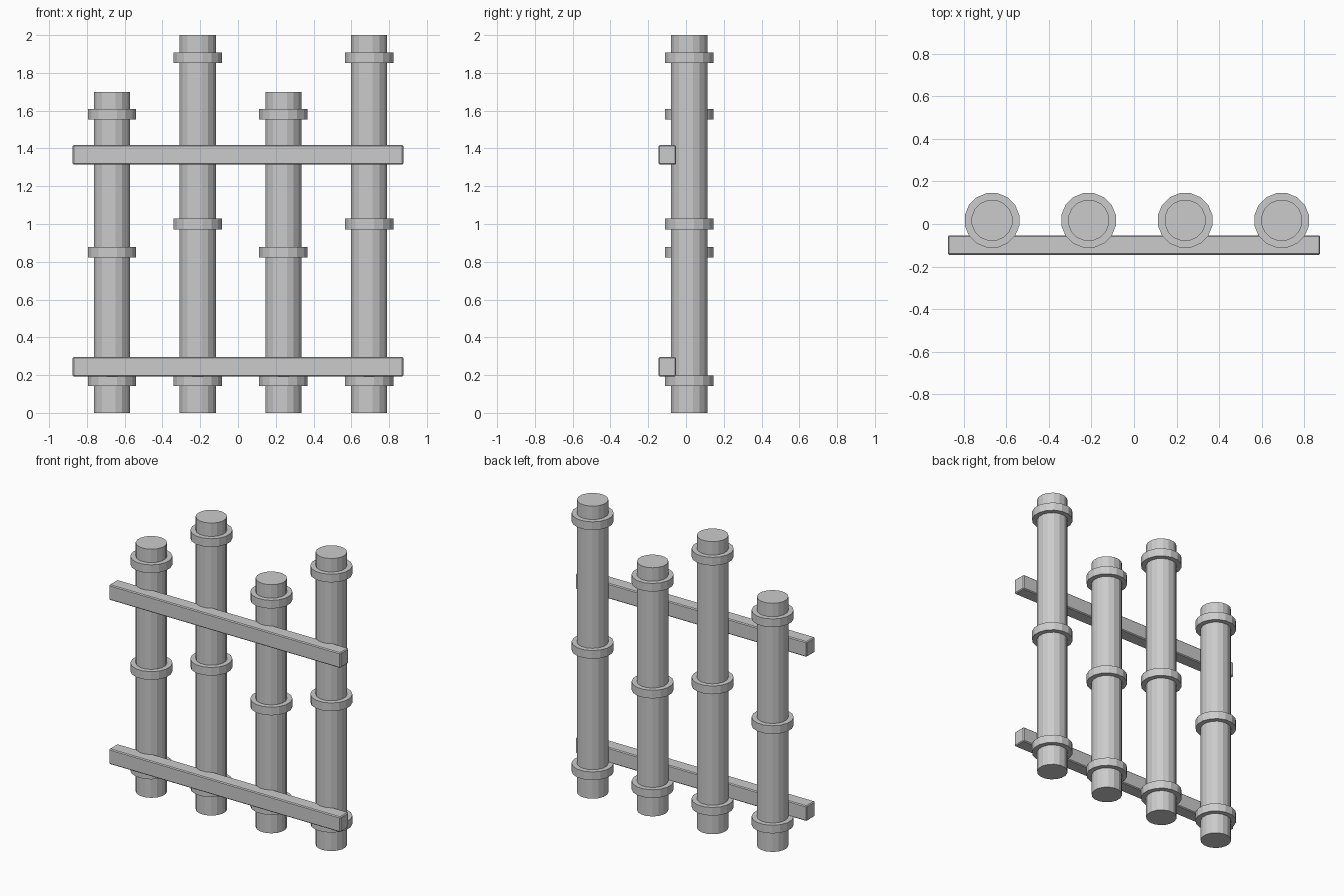
import bpy, math

if "Cube" in bpy.data.objects:
    bpy.data.objects.remove(bpy.data.objects["Cube"])

SIDES = 16
POLE_Y = 0.017


def cylinder(name, x, z0, z1, radius):
    bpy.ops.mesh.primitive_cylinder_add(
        vertices=SIDES, radius=radius, depth=z1 - z0,
        location=(x, POLE_Y, (z0 + z1) / 2),
        rotation=(0, 0, math.pi / SIDES))
    bpy.context.object.name = name


def rail(name, z0, z1):
    bpy.ops.mesh.primitive_cube_add(size=1, location=(0, -0.099, (z0 + z1) / 2))
    ob = bpy.context.object
    ob.name = name
    ob.scale = (1.75, 0.092, z1 - z0)
    bpy.ops.object.transform_apply(location=False, rotation=False, scale=True)
    bevel = ob.modifiers.new("soft_edges", 'BEVEL')
    bevel.width = 0.006
    bevel.segments = 1


# Upright poles, alternating short and tall, each with three collars
for i in range(4):
    x = -0.667 + i * 0.4537
    height = 2.0 if i % 2 else 1.7
    cylinder(f"pole_{i + 1}", x, 0, height, 0.0975)
    for part, z in (("lower", 0.17), ("middle", height / 2), ("upper", height - 0.12)):
        cylinder(f"{part}_collar_{i + 1}", x, z - 0.028, z + 0.028, 0.1305)

# Cross rails along the front
rail("lower_rail", 0.192, 0.296)
rail("upper_rail", 1.314, 1.418)
